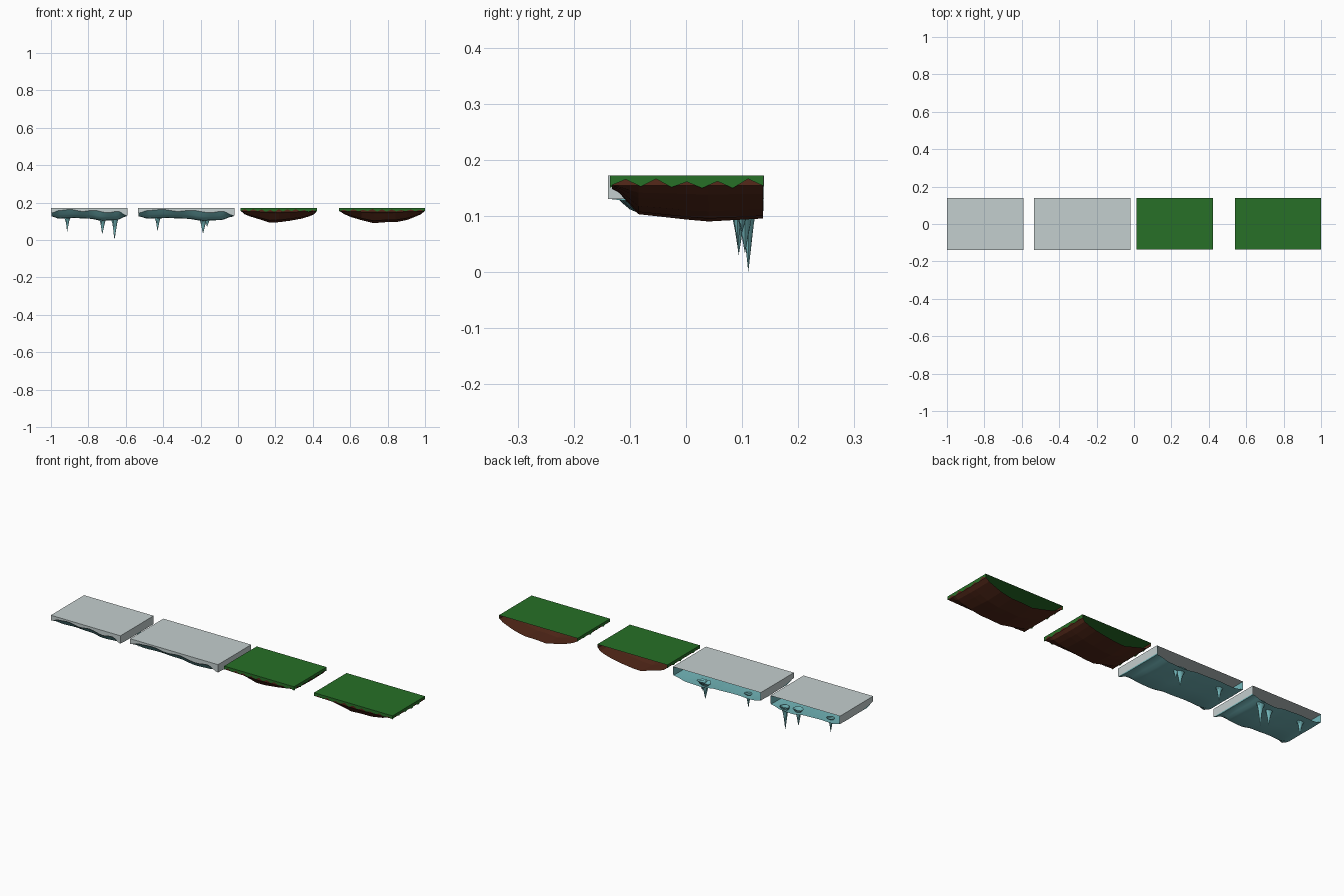
import bpy, bmesh, math, random

if "Cube" in bpy.data.objects:
    bpy.data.objects.remove(bpy.data.objects["Cube"])

random.seed(4)
TOP = 0.172


def material(name, rgb):
    m = bpy.data.materials.new(name)
    m.diffuse_color = (*rgb, 1)
    m.use_nodes = True
    m.node_tree.nodes["Principled BSDF"].inputs["Base Color"].default_value = m.diffuse_color
    return m


SNOW = material("snow", (0.55, 0.62, 0.62))
ICE = material("ice", (0.17, 0.47, 0.49))
GRASS = material("grass", (0.02, 0.16, 0.02))
DIRT = material("dirt", (0.09, 0.022, 0.01))


def make(name, verts, faces, mat, smooth=False):
    me = bpy.data.meshes.new(name)
    me.from_pydata(verts, [], faces)
    me.materials.append(mat)
    ob = bpy.data.objects.new(name, me)
    bpy.context.collection.objects.link(ob)
    if smooth:
        bpy.ops.object.select_all(action='DESELECT')
        ob.select_set(True)
        bpy.context.view_layer.objects.active = ob
        bpy.ops.object.shade_smooth_by_angle(angle=math.radians(40))
    return ob


def sample(curve, t, soft=False):
    """Interpolate a list of (t, value) pairs."""
    for (a, p), (b, q) in zip(curve, curve[1:]):
        if t <= b:
            k = (t - a) / (b - a)
            if soft:
                k = (1 - math.cos(k * math.pi)) / 2
            return p + (q - p) * k
    return curve[-1][1]


def cap(name, x0, x1, y0, y1, front, side0, side1, mat):
    """Top sheet with a hanging rim on the front and ends; the back is open.
    Rim curves are lists of (fraction, depth)."""
    rim = [(x0, y1 + (y0 - y1) * t, d) for t, d in side0]
    rim += [(x0 + (x1 - x0) * t, y0, d) for t, d in front[1:]]
    rim += [(x1, y0 + (y1 - y0) * t, d) for t, d in side1[1:]]
    n = len(rim)
    verts = [(x, y, TOP) for x, y, d in rim] + [(x, y, TOP - d) for x, y, d in rim]
    faces = [tuple(range(n))] + [(i + n, i + n + 1, i + 1, i) for i in range(n - 1)]
    return make(name, verts, faces, mat)


def underside(name, x0, x1, y0, y1, ts, lip, depth, rows, mat, soft):
    """Hanging shell, open at the top and back: lip depth at the front blends to full depth."""
    verts, faces = [], []
    cols = [None] + ts + [None]
    n = len(cols)
    for y, f in [(y0, None)] + rows:
        for i, t in enumerate(cols):
            if t is None or f is None:
                tt = 0 if i == 0 else (1 if i == n - 1 else t)
                verts.append((x0 + (x1 - x0) * tt, y, TOP - 0.002))
                continue
            a, b = sample(lip, t, soft), sample(depth, t, soft)
            verts.append((x0 + (x1 - x0) * t, y, TOP - a - (b - a) * f))
    for j in range(len(rows)):
        for i in range(n - 1):
            k = j * n + i
            faces.append((k, k + n, k + n + 1, k + 1))
    return make(name, verts, faces, mat, soft)


def icicle(name, x, y, tip, r, base=0.122):
    """Flared tapering spike."""
    prof = [(0, 1.5), (0.12, 1.0), (0.3, 0.68), (0.55, 0.42), (0.8, 0.2)]
    s, verts, faces = 10, [], []
    for t, w in prof:
        for i in range(s):
            a = math.tau * i / s
            q = r * w * (1 + 0.1 * math.sin(3 * a + 4 * t))
            verts.append((x + q * math.cos(a), y + 0.8 * q * math.sin(a), base + (tip - base) * t))
    verts.append((x, y, tip))
    for j in range(len(prof) - 1):
        for i in range(s):
            k, m = j * s + i, j * s + (i + 1) % s
            faces.append((k, k + s, m + s, m))
    j = (len(prof) - 1) * s
    faces += [(j + i, len(verts) - 1, j + (i + 1) % s) for i in range(s)]
    make(name, verts, faces, ICE, True)


def zigzag(n):
    return [(i / n, (0.008 if i % 2 else 0.019) + random.uniform(-0.002, 0.004))
            for i in range(n + 1)]


# Ice platforms
snow_lip = [(0, .028), (.1, .014), (.25, .009), (.42, .019), (.55, .013), (.75, .026), (.88, .018), (1, .042)]
ice_depth = [(0, .045), (.1, .056), (.3, .053), (.5, .056), (.68, .067), (.85, .064), (1, .046)]
ice_rows = [(-.136, 0), (-.128, .2), (-.115, .55), (-.1, .85), (-.085, 1), (0, .97), (.07, 1.05), (.138, .92)]
fine = [i / 28 for i in range(29)]
front = [(t, sample(snow_lip, t, True)) for t in fine]
for tag, x0, x1 in (("small", -1.0, -0.592), ("large", -0.535, -0.02)):
    cap(tag + "_snow_top", x0, x1, -.139, .139, front,
        [(0, .042), (.6, .042), (1, .028)], [(0, .042), (.5, .042), (1, .042)], SNOW)
    underside(tag + "_ice_underside", x0 + .003, x1 - .003, -.136, .138, fine,
              snow_lip, ice_depth, ice_rows, ICE, True)

# Icicles
for i, spec in enumerate([(-.913, .092, .046, .014), (-.725, .094, .03, .019), (-.66, .111, 0, .018),
                          (-.43, .092, .046, .014), (-.187, .105, .033, .022), (-.165, .1, .07, .018)]):
    icicle("icicle_%d" % (i + 1), *spec)

# Grass platforms
dirt_lip = [(0, .018), (.5, .024), (1, .018)]
dirt_rows = [(-.132, 0), (-.12, .12), (-.1, .5), (-.085, .78), (0, .94), (.04, 1), (.137, .91)]
d_a = [(0, .018), (.05, .035), (.12, .046), (.25, .062), (.38, .079), (.5, .077),
       (.65, .069), (.8, .058), (.9, .046), (.97, .034), (1, .018)]
d_b = [(0, .018), (.06, .035), (.14, .05), (.26, .066), (.4, .082), (.54, .077),
       (.66, .077), (.8, .064), (.9, .046), (.96, .034), (1, .018)]
for tag, x0, x1, d in (("short", .013, .423, d_a), ("long", .54, 1.0, d_b)):
    cap(tag + "_grass_top", x0, x1, -.135, .138, zigzag(18), zigzag(10), zigzag(10), GRASS)
    underside(tag + "_dirt_underside", x0 + .003, x1 - .003, -.132, .137,
              [t for t, v in d], dirt_lip, d, dirt_rows, DIRT, False)
